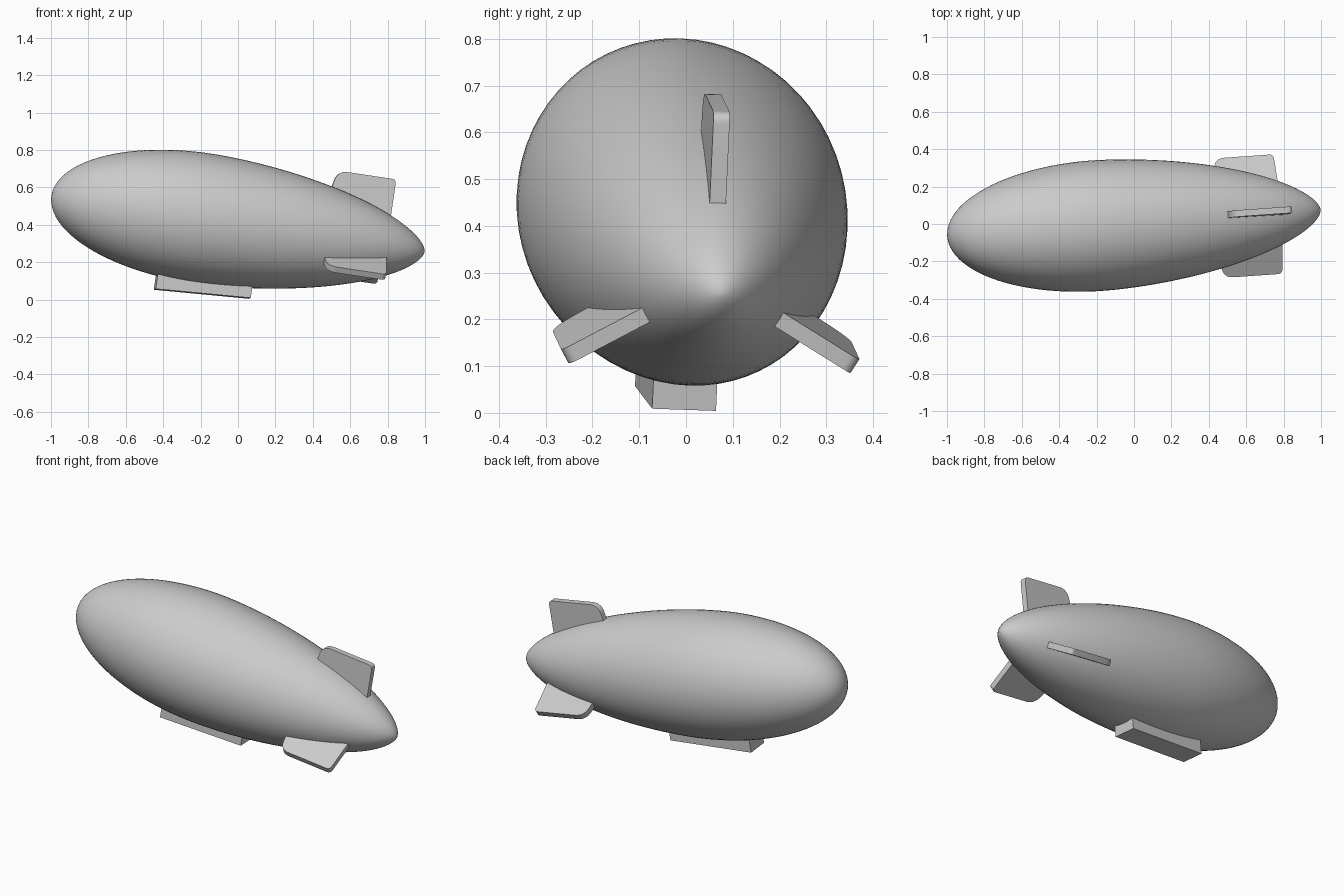
import bpy, bmesh, math
from mathutils import Vector, Matrix

if "Cube" in bpy.data.objects:
    bpy.data.objects.remove(bpy.data.objects["Cube"])

# Airship frame: origin at the tail tip, x from nose to tail, slightly pitched, yawed and rolled
TAIL = Vector((0.998, 0.075, 0.255))
NOSE = Vector((-0.997, -0.065, 0.555))
LENGTH = (TAIL - NOSE).length
ax = (TAIL - NOSE).normalized()
ay = Vector((0, 0, 1)).cross(ax).normalized()
az = ax.cross(ay)
FRAME = (Matrix.Translation(TAIL) @ Matrix((ax, ay, az)).transposed().to_4x4()
         @ Matrix.Rotation(math.radians(-2), 4, 'X'))


def finish(name, bm, matrix, angle):
    bmesh.ops.recalc_face_normals(bm, faces=bm.faces)
    me = bpy.data.meshes.new(name)
    bm.to_mesh(me)
    bm.free()
    ob = bpy.data.objects.new(name, me)
    bpy.context.collection.objects.link(ob)
    ob.matrix_world = matrix
    bpy.ops.object.select_all(action='DESELECT')
    ob.select_set(True)
    bpy.context.view_layer.objects.active = ob
    bpy.ops.object.shade_smooth_by_angle(angle=math.radians(angle))
    return ob


def rounded(points):
    """Round the corners of an outline given as (x, z, radius)."""
    out = []
    for i, (x, z, r) in enumerate(points):
        p = Vector((x, z))
        if r == 0:
            out.append(p)
            continue
        a = p + (Vector(points[i - 1][:2]) - p).normalized() * r
        b = p + (Vector(points[(i + 1) % len(points)][:2]) - p).normalized() * r
        for k in range(9):
            t = k / 8
            out.append(a * (1 - t) ** 2 + p * 2 * t * (1 - t) + b * t * t)
    return out


def plate(name, points, width, matrix):
    """Side outline extruded symmetrically across y."""
    bm = bmesh.new()
    face = bm.faces.new([bm.verts.new((p.x, -width / 2, p.y)) for p in rounded(points)])
    new = bmesh.ops.extrude_face_region(bm, geom=[face])['geom']
    bmesh.ops.translate(bm, vec=(0, width, 0),
                        verts=[v for v in new if isinstance(v, bmesh.types.BMVert)])
    return finish(name, bm, matrix, 30)


# Hull: revolved teardrop, elliptical nose and tapering tail
FRONT, RADIUS, SEGS, RINGS = 0.81, 0.35, 64, 56
bm = bmesh.new()
rings = []
for i in range(1, RINGS):
    s = LENGTH * (1 - math.cos(math.pi * i / RINGS)) / 2
    if s < FRONT:
        r = RADIUS * math.sqrt(1 - (1 - s / FRONT) ** 2)
    else:
        r = RADIUS * (1 - ((s - FRONT) / (LENGTH - FRONT)) ** 1.8) ** 0.6
    rings.append([bm.verts.new((s - LENGTH, r * math.cos(a), r * math.sin(a)))
                  for a in (2 * math.pi * k / SEGS for k in range(SEGS))])
tips = bm.verts.new((-LENGTH, 0, 0)), bm.verts.new((0, 0, 0))
for k in range(SEGS):
    n = (k + 1) % SEGS
    for a, b in zip(rings, rings[1:]):
        bm.faces.new((a[k], a[n], b[n], b[k]))
    bm.faces.new((tips[0], rings[0][n], rings[0][k]))
    bm.faces.new((tips[1], rings[-1][k], rings[-1][n]))
finish("hull", bm, FRAME, 60)

# Three tail fins around the hull axis
fin = [(-0.565, 0.16, 0), (-0.525, 0.36, 0.055), (-0.208, 0.36, 0.025), (-0.208, 0.165, 0), (-0.208, 0.10, 0),
       (-0.565, 0.10, 0)]
for name, deg in (("top_fin", 0), ("lower_fin_right", 120), ("lower_fin_left", -120)):
    plate(name, fin, 0.035, FRAME @ Matrix.Rotation(math.radians(deg), 4, 'X'))

# Gondola under the belly
gondola = [(-1.402, -0.25, 0), (-0.891, -0.25, 0), (-0.891, -0.385, 0), (-1.402, -0.413, 0)]
plate("gondola", gondola, 0.137, FRAME)
